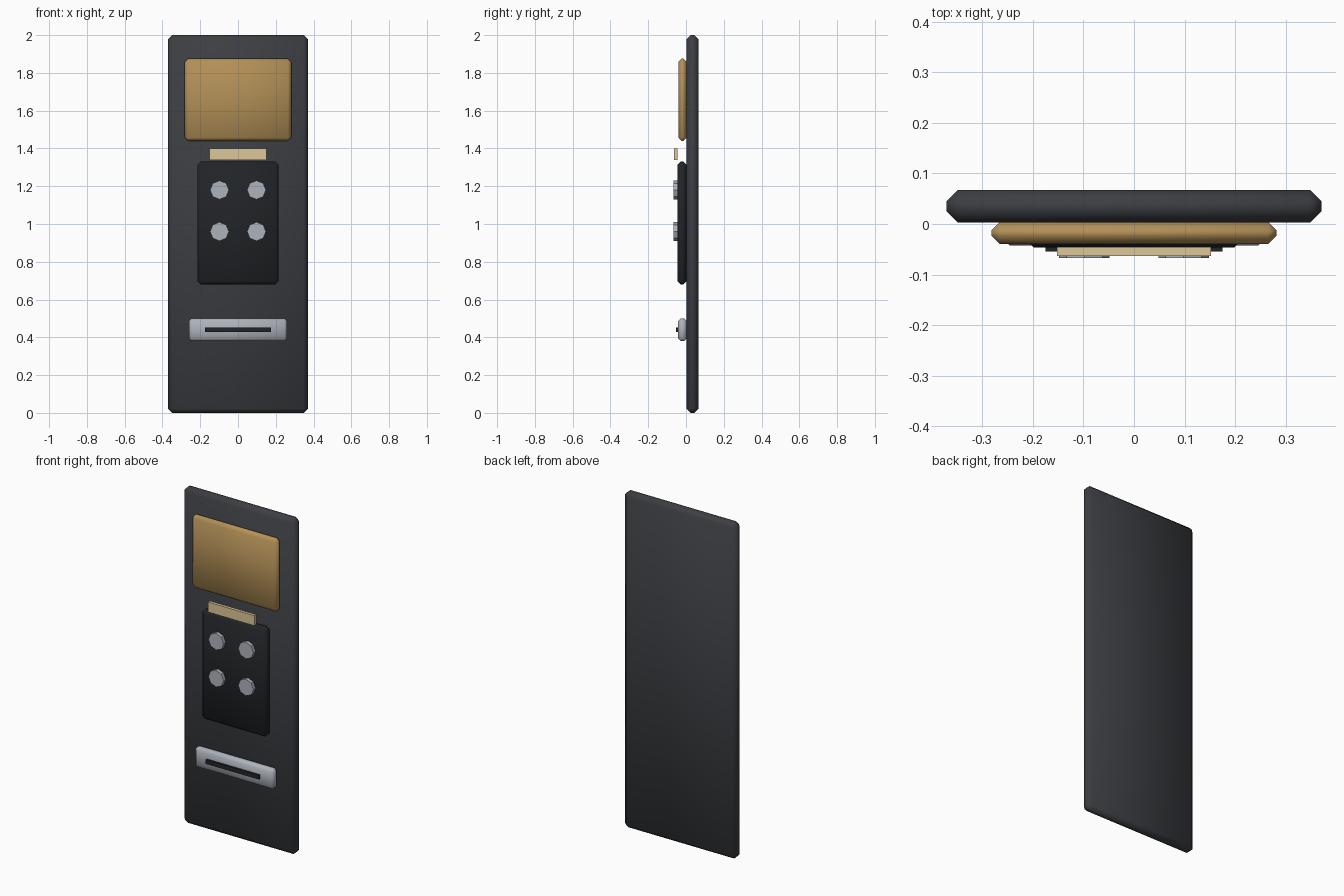
import bpy, bmesh, math
from mathutils import Matrix, Vector

if "Cube" in bpy.data.objects:
    bpy.data.objects.remove(bpy.data.objects["Cube"])


def material(name, color):
    m = bpy.data.materials.new(name)
    m.diffuse_color = (*color, 1)
    m.use_nodes = True
    m.node_tree.nodes["Principled BSDF"].inputs["Base Color"].default_value = m.diffuse_color
    return m


CHARCOAL = material("charcoal", (0.045, 0.048, 0.055))
GOLD = material("gold", (0.45, 0.28, 0.095))
CREAM = material("cream", (0.72, 0.57, 0.31))
BLACK = material("black", (0.016, 0.017, 0.02))
SILVER = material("silver", (0.42, 0.45, 0.50))


def finish(name, bm, mat, smooth=False):
    mesh = bpy.data.meshes.new(name)
    bm.to_mesh(mesh)
    bm.free()
    mesh.materials.append(mat)
    obj = bpy.data.objects.new(name, mesh)
    bpy.context.collection.objects.link(obj)
    if smooth:
        bpy.ops.object.select_all(action='DESELECT')
        obj.select_set(True)
        bpy.context.view_layer.objects.active = obj
        bpy.ops.object.shade_smooth_by_angle(angle=math.radians(50))
    return obj


def slab(name, x, y, z, mat, chamfer=0):
    """Box spanning the given (min, max) ranges, with optional chamfered edges."""
    lo, hi = Vector((x[0], y[0], z[0])), Vector((x[1], y[1], z[1]))
    bm = bmesh.new()
    place = Matrix.Translation((lo + hi) / 2) @ Matrix.Diagonal((*(hi - lo), 1))
    bmesh.ops.create_cube(bm, size=1, matrix=place)
    if chamfer:
        bmesh.ops.bevel(bm, geom=bm.edges[:], offset=chamfer, segments=1,
                        affect='EDGES', clamp_overlap=True)
    return finish(name, bm, mat, chamfer > 0)


# Main upright panel
slab("back_panel", (-0.37, 0.37), (0.003, 0.067), (0, 2), CHARCOAL, 0.022)

# Display plate and light strip
slab("display_plate", (-0.282, 0.282), (-0.04, 0.004), (1.44, 1.875), GOLD, 0.017)
slab("light_strip", (-0.152, 0.152), (-0.063, -0.045), (1.34, 1.40), CREAM)

# Keypad with a 2 x 2 grid of octagonal buttons
slab("keypad", (-0.215, 0.215), (-0.046, 0.004), (0.68, 1.33), BLACK, 0.017)
for row, z in enumerate((1.18, 0.96)):
    for col, x in enumerate((-0.098, 0.098)):
        bm = bmesh.new()
        place = Matrix.Translation((x, -0.053, z)) @ Matrix.Rotation(math.pi / 2, 4, 'X')
        bmesh.ops.create_cone(bm, cap_ends=True, segments=8, radius1=0.05,
                              radius2=0.05, depth=0.028, matrix=place)
        finish(f"button_{row + 1}_{col + 1}", bm, SILVER)

# Slot surround and slot
slab("slot_plate", (-0.26, 0.26), (-0.042, 0.004), (0.38, 0.50), SILVER, 0.014)
slab("slot", (-0.175, 0.175), (-0.054, -0.036), (0.427, 0.452), BLACK)
